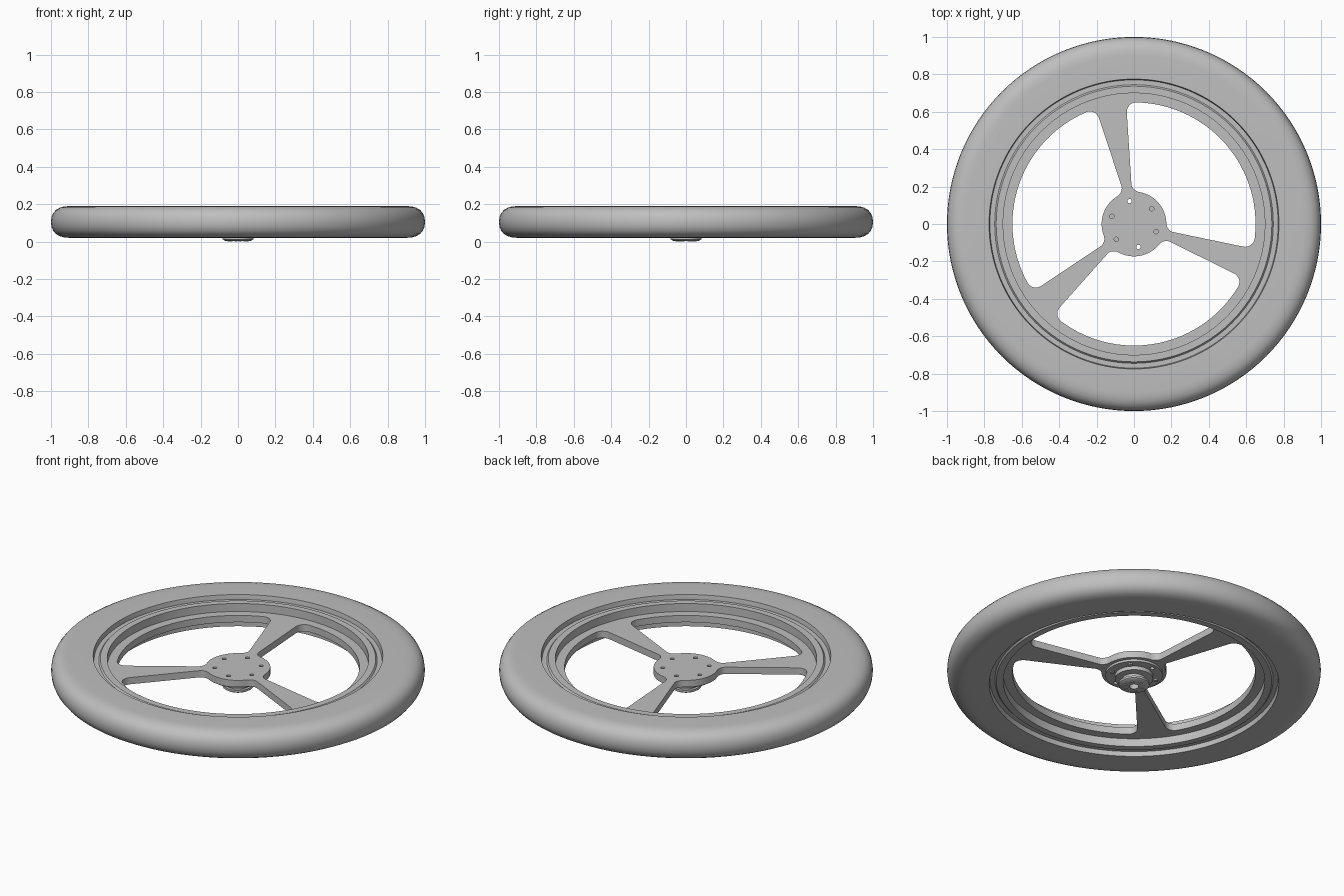
import bpy, bmesh
from math import sin, cos, pi, radians

cube = bpy.data.objects.get("Cube")
if cube:
    bpy.data.objects.remove(cube, do_unlink=True)

grey = bpy.data.materials.new("plain grey")
grey.use_nodes = True
colour = (0.52, 0.52, 0.52, 1)
grey.diffuse_color = colour
grey.node_tree.nodes["Principled BSDF"].inputs["Base Color"].default_value = colour

MID = 0.105                 # height of the wheel's middle plane
SPOKE = radians(101)        # direction of the first spoke


def finish(obj, angle=35):
    bpy.ops.object.select_all(action='DESELECT')
    obj.select_set(True)
    bpy.context.view_layer.objects.active = obj
    if obj.type == 'CURVE':
        bpy.ops.object.convert(target='MESH')
        obj = bpy.context.object
    obj.data.materials.clear()
    obj.data.materials.append(grey)
    bpy.ops.object.shade_smooth_by_angle(angle=radians(angle))
    return obj


def lathe(name, profile, steps=96, x=0, y=0):
    """Closed (radius, height) profile turned around a vertical axis."""
    bm = bmesh.new()
    rings = [[bm.verts.new((r * cos(2 * pi * i / steps), r * sin(2 * pi * i / steps), z))
              for r, z in profile] for i in range(steps)]
    n = len(profile)
    for i in range(steps):
        a, b = rings[i], rings[(i + 1) % steps]
        for j in range(n):
            k = (j + 1) % n
            if profile[j][0] or profile[k][0]:
                bm.faces.new((a[j], b[j], b[k], a[k]))
    bmesh.ops.remove_doubles(bm, verts=bm.verts, dist=1e-5)
    bmesh.ops.recalc_face_normals(bm, faces=bm.faces)
    mesh = bpy.data.meshes.new(name)
    bm.to_mesh(mesh)
    bm.free()
    obj = bpy.data.objects.new(name, mesh)
    obj.location = (x, y, 0)
    bpy.context.collection.objects.link(obj)
    return finish(obj)


def plate(name, outlines, bottom, top):
    """Flat plate from an outer outline and the outlines of its holes."""
    curve = bpy.data.curves.new(name, 'CURVE')
    curve.dimensions = '2D'
    curve.fill_mode = 'BOTH'
    curve.extrude = (top - bottom) / 2
    for points in outlines:
        spline = curve.splines.new('POLY')
        spline.points.add(len(points) - 1)
        for p, (x, y) in zip(spline.points, points):
            p.co = (x, y, 0, 1)
        spline.use_cyclic_u = True
    obj = bpy.data.objects.new(name, curve)
    obj.location.z = (top + bottom) / 2
    bpy.context.collection.objects.link(obj)
    return finish(obj)


def circle(r, cx=0, cy=0, n=96):
    return [(cx + r * cos(2 * pi * i / n), cy + r * sin(2 * pi * i / n)) for i in range(n)]


def at(r, a):
    return r * cos(a), r * sin(a)


def window(start, end, inner=0.173, outer=0.65):
    """Opening between two spokes, with rounded corners."""
    path = []

    def corner(r, a, side, radial, d, flip):
        for i in range(9):
            t = pi / 2 * (8 - i if flip else i) / 8
            path.append((r + radial * d * (1 - sin(t)),
                         a + side * d / r * (1 - cos(t))))

    def arc(r, a0, a1):
        path.extend((r, a0 + (a1 - a0) * i / 30) for i in range(1, 30))

    di, do = 0.04, 0.055
    corner(inner, start, 1, 1, di, True)
    corner(outer, start, 1, -1, do, False)
    arc(outer, start + do / outer, end - do / outer)
    corner(outer, end, -1, -1, do, True)
    corner(inner, end, -1, 1, di, False)
    arc(inner, end - di / inner, start + di / inner)
    return [at(r, a) for r, a in path]


# Tyre: upper half of the cross-section, mirrored about the middle plane
half = [(0.77, 0.055), (0.775, 0.085), (0.90, 0.085), (0.928, 0.083), (0.953, 0.076),
        (0.974, 0.064), (0.988, 0.047), (0.997, 0.026), (1.0, 0)]
lathe("tyre", [(r, MID + h) for r, h in half] + [(r, MID - h) for r, h in half[-2::-1]], 128)

# Rim with a raised lip on both sides
half = [(0.70, 0.067), (0.737, 0.067), (0.745, 0.058), (0.78, 0.058)]
lathe("rim", [(r, MID + h) for r, h in half] + [(r, MID - h) for r, h in half[::-1]])

# Spoked plate with three windows and the hub bolt holes
half_spoke = radians(7.3)
bolt_angles = [SPOKE + k * pi / 3 for k in range(6)]
holes = [circle(0.012, *at(0.125, a), n=16) for a in bolt_angles]
windows = [window(SPOKE + k * 2 * pi / 3 + half_spoke,
                  SPOKE + (k + 1) * 2 * pi / 3 - half_spoke) for k in range(3)]
plate("spoked_plate", [circle(0.705)] + windows + holes, 0.085, 0.125)

# Mounting flange under the hub, open at two opposite bolt holes
plate("hub_flange", [circle(0.153), holes[0], holes[3]], 0.072, 0.0855)
for k in (1, 2, 4, 5):
    x, y = at(0.125, bolt_angles[k])
    lathe("flange_bolt", [(0, 0.064), (0.012, 0.064), (0.012, 0.09), (0, 0.09)], 16, x, y)

# Stepped boss with a blind bore
lathe("hub_boss", [(0, 0.06), (0.025, 0.06), (0.025, 0.004), (0.07, 0.004), (0.082, 0.012),
                   (0.082, 0.024), (0.066, 0.024), (0.066, 0.046), (0.102, 0.05),
                   (0.102, 0.074), (0, 0.074)], 64)
for a in bolt_angles:
    x, y = at(0.05, a)
    lathe("boss_screw", [(0, 0), (0.008, 0), (0.008, 0.006), (0, 0.006)], 12, x, y)
